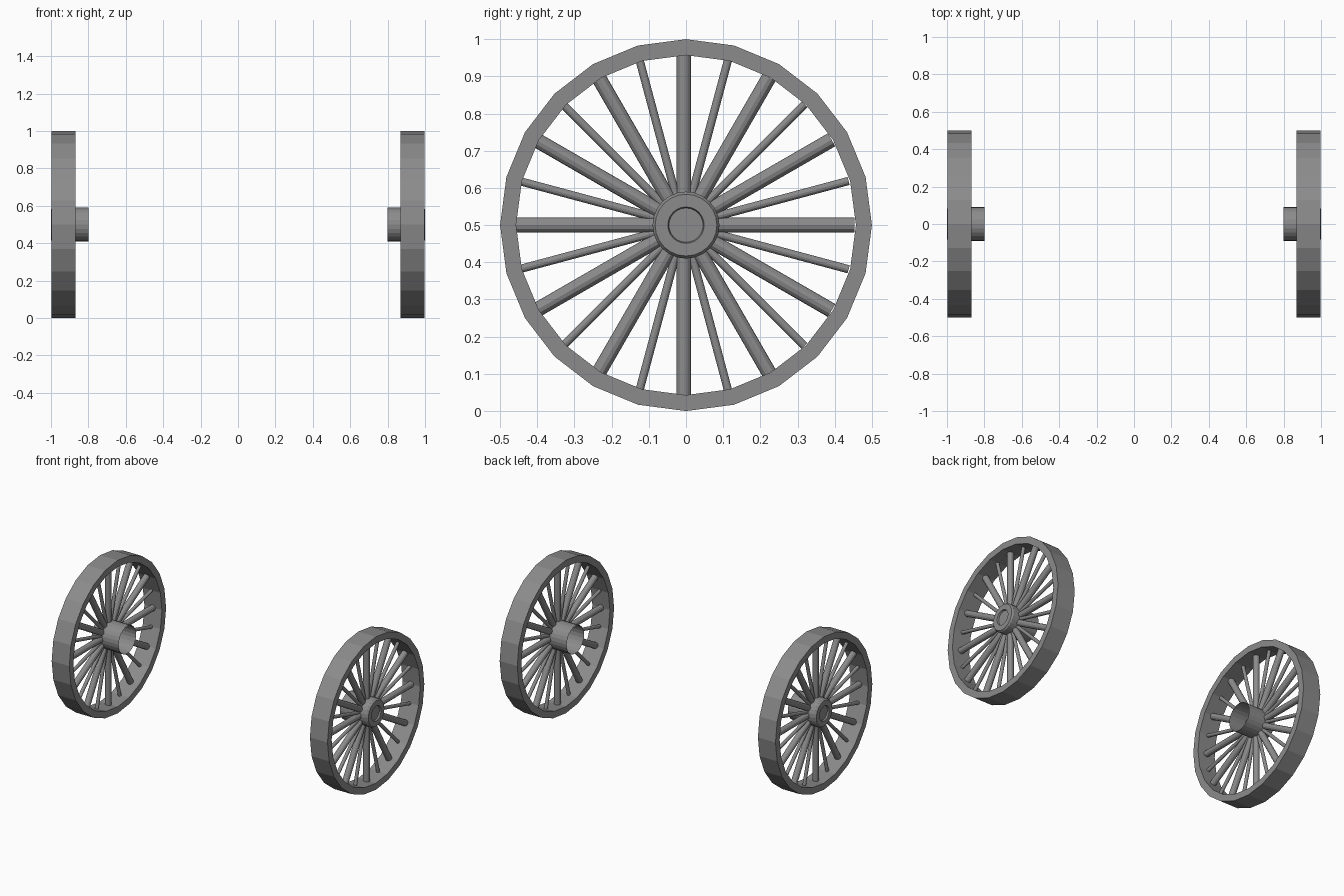
import bpy, bmesh, math
from mathutils import Matrix, Vector

cube = bpy.data.objects.get("Cube")
if cube:
    bpy.data.objects.remove(cube, do_unlink=True)

CENTRE = Vector((0, 0, 0.5))
MID_X = 0.934          # middle plane of each wheel
RIM_INNER = 0.457

grey = bpy.data.materials.new("dull_grey")
grey.use_nodes = True
colour = (0.26, 0.26, 0.26, 1)
grey.diffuse_color = colour
grey.node_tree.nodes["Principled BSDF"].inputs["Base Color"].default_value = colour


def finish(name, bm):
    mesh = bpy.data.meshes.new(name)
    bm.to_mesh(mesh)
    bm.free()
    mesh.materials.append(grey)
    obj = bpy.data.objects.new(name, mesh)
    bpy.context.collection.objects.link(obj)


def lathe(name, profile, side, sides=24, closed=False):
    """Spin (x, radius) points around the axle; radius 0 makes a cap centre."""
    bm = bmesh.new()
    rings = []
    for x, r in profile:
        ring = []
        for i in range(sides):
            a = math.tau * i / sides
            ring.append(bm.verts.new(CENTRE + Vector((side * x, r * math.sin(a), r * math.cos(a)))))
        rings.append(ring)
    pairs = list(zip(rings, rings[1:]))
    if closed:
        pairs.append((rings[-1], rings[0]))
    for a, b in pairs:
        for i in range(sides):
            j = (i + 1) % sides
            bm.faces.new((a[i], a[j], b[j], b[i]))
    if not closed:
        bm.faces.new(rings[-1])
    bmesh.ops.recalc_face_normals(bm, faces=bm.faces)
    finish(name, bm)


def spokes(name, radius, first_angle, side):
    """Twelve round rods from the hub to the rim."""
    bm = bmesh.new()
    start, end = 0.07, RIM_INNER + 0.002
    for i in range(12):
        turn = Matrix.Rotation(first_angle + math.tau * i / 12, 4, 'X')
        place = Matrix.Translation(CENTRE + Vector((side * MID_X, -0.006, 0)))
        out = Matrix.Translation((0, 0, (start + end) / 2))
        bmesh.ops.create_cone(bm, cap_ends=True, segments=12, radius1=radius, radius2=radius,
                              depth=end - start, matrix=place @ turn @ out)
    finish(name, bm)


for label, side in (("left", 1), ("right", -1)):
    # rim
    lathe(label + "_rim", [(0.87, RIM_INNER), (0.87, 0.5), (0.997, 0.5), (0.997, RIM_INNER)],
          side, closed=True)
    # hub: tube open on the inside, bevelled cap with a recessed centre outside
    lathe(label + "_hub", [(0.80, 0.09), (0.99, 0.09), (1.0, 0.083), (1.0, 0.049),
                           (0.99, 0.046)], side)
    # spokes
    spokes(label + "_thick_spokes", 0.02, 0, side)
    spokes(label + "_thin_spokes", 0.011, math.radians(15), side)
